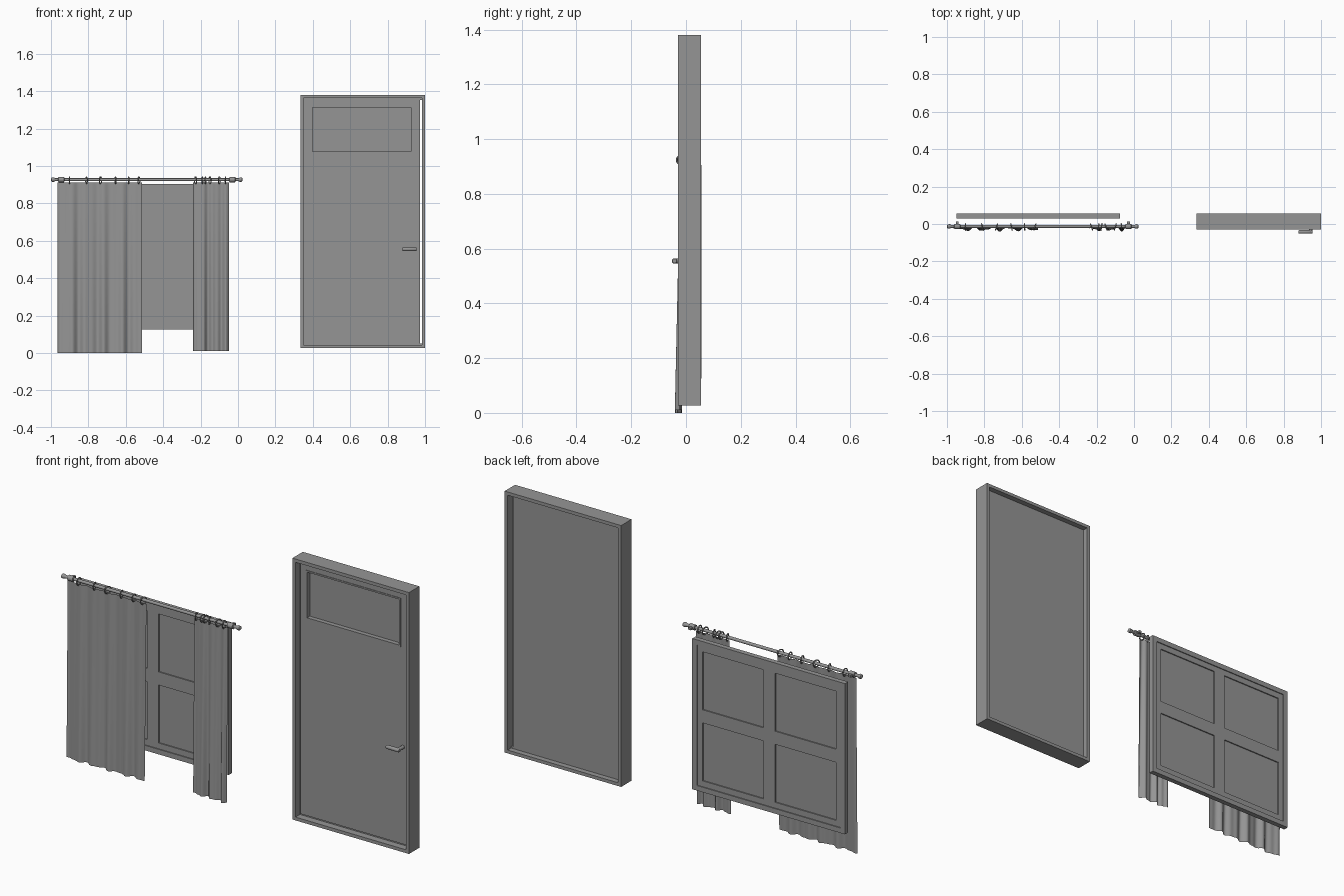
import bpy, bmesh, math
from mathutils import Matrix, Vector

if "Cube" in bpy.data.objects:
    bpy.data.objects.remove(bpy.data.objects["Cube"])

grey = bpy.data.materials.new("plain_grey")
grey.use_nodes = True
colour = (0.3, 0.3, 0.3, 1)
grey.diffuse_color = colour
grey.node_tree.nodes["Principled BSDF"].inputs["Base Color"].default_value = colour


def finish(name, bm, smooth=False):
    mesh = bpy.data.meshes.new(name)
    bm.to_mesh(mesh)
    bm.free()
    mesh.materials.append(grey)
    obj = bpy.data.objects.new(name, mesh)
    bpy.context.collection.objects.link(obj)
    if smooth:
        bpy.ops.object.select_all(action='DESELECT')
        obj.select_set(True)
        bpy.context.view_layer.objects.active = obj
        bpy.ops.object.shade_smooth_by_angle(angle=math.radians(40))
    return obj


def add_box(bm, x0, x1, y0, y1, z0, z1):
    centre = Vector((x0 + x1, y0 + y1, z0 + z1)) / 2
    size = Matrix.Diagonal((x1 - x0, y1 - y0, z1 - z0, 1))
    return bmesh.ops.create_cube(bm, size=1, matrix=Matrix.Translation(centre) @ size)


def frame(name, x0, x1, y0, y1, z0, z1, w):
    """Rectangular frame with one clean ring of faces on each side."""
    bm = bmesh.new()
    rings = []
    for inset, y in ((0, y0), (w, y0), (w, y1), (0, y1)):
        a, b, c, d = x0 + inset, x1 - inset, z0 + inset, z1 - inset
        rings.append([bm.verts.new((x, y, z)) for x, z in ((a, c), (b, c), (b, d), (a, d))])
    for i in range(4):
        r, s = rings[i], rings[(i + 1) % 4]
        for j in range(4):
            k = (j + 1) % 4
            bm.faces.new((r[j], r[k], s[k], s[j]))
    bmesh.ops.recalc_face_normals(bm, faces=bm.faces)
    return finish(name, bm)


def lathe_x(name, profile, y, z, sides=16):
    """Turned part along x; profile holds (x, radius) pairs."""
    bm = bmesh.new()
    rings = []
    for x, r in profile:
        rings.append([bm.verts.new((x, y + r * math.cos(a), z + r * math.sin(a)))
                      for a in (math.tau * i / sides for i in range(sides))])
    for r, s in zip(rings, rings[1:]):
        for i in range(sides):
            j = (i + 1) % sides
            bm.faces.new((r[i], r[j], s[j], s[i]))
    bm.faces.new(rings[0])
    bm.faces.new(rings[-1])
    bmesh.ops.recalc_face_normals(bm, faces=bm.faces)
    return finish(name, bm, True)


# Door frame and the stop strips on the latch-free sides
frame("door_frame", 0.333, 1.0, -0.03, 0.055, 0.027, 1.38, 0.017)
bm = bmesh.new()
add_box(bm, 0.35, 0.358, 0.006, 0.027, 0.044, 1.363)
add_box(bm, 0.358, 0.983, 0.006, 0.027, 1.354, 1.363)
add_box(bm, 0.358, 0.983, 0.006, 0.027, 0.044, 0.052)
finish("door_stop", bm)

# Door leaf: slab around a stepped pocket for the upper pane
frame("pane_moulding", 0.39, 0.933, -0.003, 0.02, 1.07, 1.322, 0.008)
bm = bmesh.new()
add_box(bm, 0.358, 0.39, 0, 0.027, 0.052, 1.354)
add_box(bm, 0.933, 0.973, 0, 0.027, 0.052, 1.354)
add_box(bm, 0.39, 0.933, 0, 0.027, 0.052, 1.07)
add_box(bm, 0.39, 0.933, 0, 0.027, 1.322, 1.354)
add_box(bm, 0.39, 0.933, 0.02, 0.027, 1.07, 1.322)
bmesh.ops.remove_doubles(bm, verts=bm.verts, dist=0.0001)
finish("door_leaf", bm)

# Lever handle with its spindle
lathe_x("door_lever", [(0.88, 0.008), (0.883, 0.01), (0.952, 0.01), (0.955, 0.008)],
        -0.042, 0.555)
bm = bmesh.new()
bmesh.ops.create_cone(bm, cap_ends=True, segments=16, radius1=0.009, radius2=0.009, depth=0.042,
                      matrix=Matrix.Translation((0.945, -0.021, 0.555))
                      @ Matrix.Rotation(math.pi / 2, 4, 'X'))
finish("lever_spindle", bm, True)

# Window: outer frame, sash with four panes
WX, WZ = -0.5125, 0.515
frame("window_frame", -0.95, -0.075, 0.03, 0.056, 0.125, 0.905, 0.026)
frame("window_sash", -0.924, -0.101, 0.035, 0.051, 0.151, 0.879, 0.03)
bm = bmesh.new()
add_box(bm, WX - 0.033, WX + 0.033, 0.035, 0.051, 0.181, 0.849)
for s in (-1, 1):
    a, b = sorted((WX + s * 0.033, WX + s * 0.382))
    add_box(bm, a, b, 0.035, 0.051, WZ - 0.034, WZ + 0.034)
finish("window_bars", bm)
bm = bmesh.new()
add_box(bm, -0.9, -0.12, 0.041, 0.045, 0.17, 0.86)
finish("window_panes", bm)

# Curtain rod with turned finials
RY, RZ = -0.013, 0.927
left_end = [(-1.0, 0.005), (-0.996, 0.011), (-0.985, 0.012), (-0.978, 0.008),
            (-0.962, 0.008), (-0.96, 0.014), (-0.93, 0.014), (-0.928, 0.008)]
right_end = [(-0.975 - x, r) for x, r in reversed(left_end)]
lathe_x("curtain_rod", left_end + right_end, RY, RZ)
bm = bmesh.new()
for x in (-0.945, -0.03):
    add_box(bm, x - 0.008, x + 0.008, RY, 0.014, RZ - 0.006, RZ + 0.006)
finish("rod_brackets", bm)


# Curtain rings, each tilted a little
def ring(name, x, tilt):
    bm = bmesh.new()
    turn = Matrix.Translation((x, RY - 0.003, RZ - 0.003)) @ Matrix.Rotation(tilt, 4, 'Z')
    n, m = 20, 8
    loops = []
    for i in range(n):
        a = math.tau * i / n
        loops.append([])
        for j in range(m):
            b = math.tau * j / m
            r = 0.018 + 0.003 * math.cos(b)
            loops[-1].append(bm.verts.new(
                turn @ Vector((0.003 * math.sin(b), r * math.cos(a), r * math.sin(a)))))
    for i in range(n):
        p, q = loops[i], loops[(i + 1) % n]
        for j in range(m):
            k = (j + 1) % m
            bm.faces.new((p[j], p[k], q[k], q[j]))
    bmesh.ops.recalc_face_normals(bm, faces=bm.faces)
    finish(name, bm, True)


ring_places = (-0.9, -0.81, -0.735, -0.655, -0.585, -0.53,
               -0.227, -0.19, -0.174, -0.15, -0.1, -0.067)
for i, x in enumerate(ring_places):
    ring("curtain_ring", x, 0.35 * math.sin(i * 2.3))


# Curtains: cloth sheets whose folds deepen towards the hem
def curtain(name, x0, x1, z0, folds):
    bm = bmesh.new()
    cols, rows = 72, 16
    grid = []
    for r in range(rows + 1):
        t = r / rows
        grid.append([])
        for c in range(cols + 1):
            u = c / cols
            wave = 0.65 * math.sin(math.tau * folds * u) + 0.35 * math.sin(math.tau * folds * 1.7 * u + 1)
            y = RY - 0.003 - 0.012 * t + (0.005 + 0.008 * t) * wave
            grid[-1].append(bm.verts.new((x0 + (x1 - x0) * u, y, 0.912 + (z0 - 0.912) * t)))
    for r in range(rows):
        for c in range(cols):
            bm.faces.new((grid[r][c], grid[r + 1][c], grid[r + 1][c + 1], grid[r][c + 1]))
    finish(name, bm, True)


curtain("right_curtain", -0.965, -0.512, 0.0, 5)
curtain("left_curtain", -0.24, -0.048, 0.01, 3)
